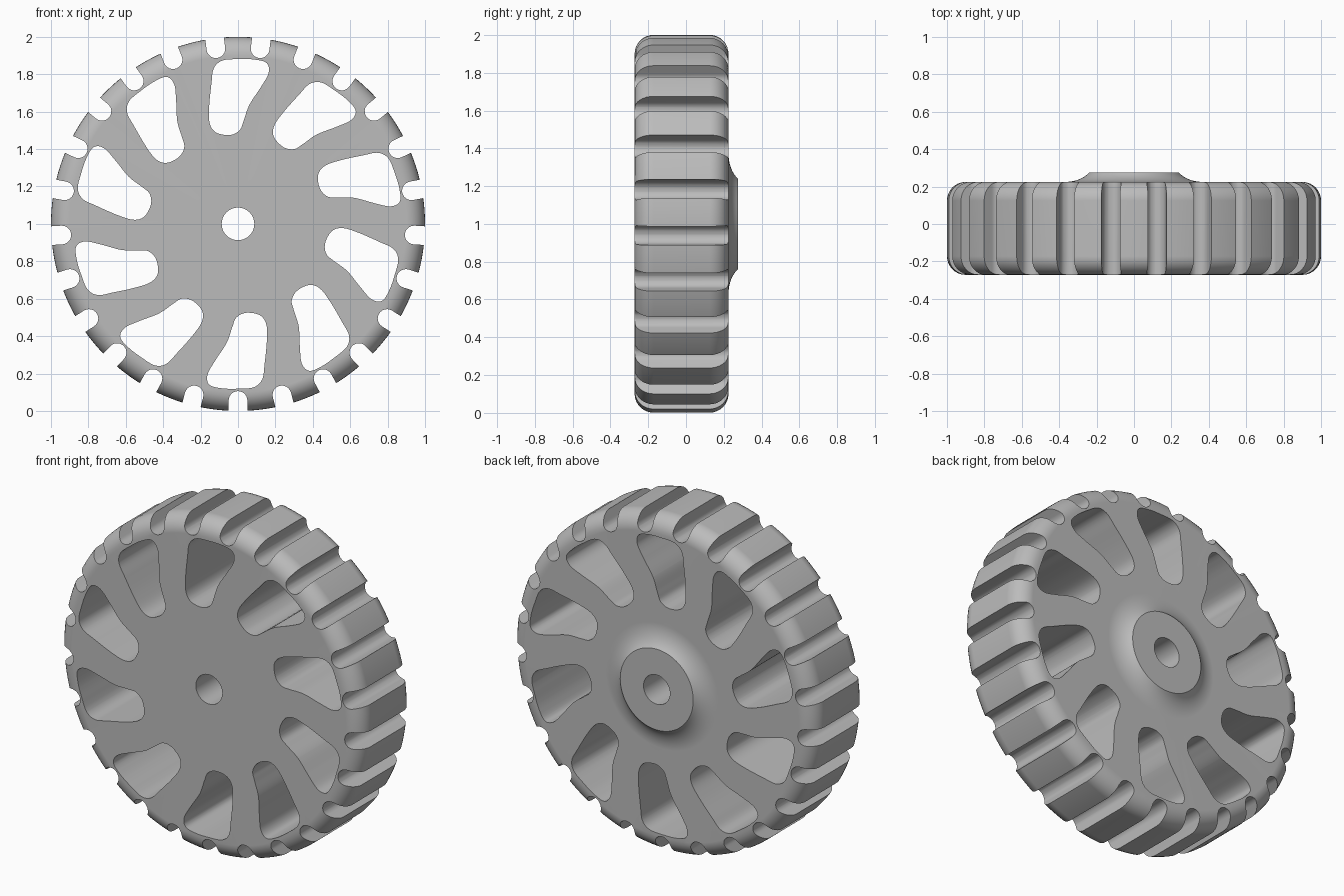
import bpy, bmesh
from math import sin, cos, pi, radians
from mathutils import Vector, Matrix

old = bpy.data.objects.get("Cube")
if old:
    bpy.data.objects.remove(old)

FRONT, BACK, HUB = -0.272, 0.225, 0.275
SEGS = 200
AXLE = Vector((0, 0, 1))

grey = bpy.data.materials.new("plain grey")
grey.use_nodes = True
colour = (0.5, 0.5, 0.5, 1)
grey.diffuse_color = colour
grey.node_tree.nodes["Principled BSDF"].inputs["Base Color"].default_value = colour


def make_object(name, bm):
    bmesh.ops.recalc_face_normals(bm, faces=bm.faces)
    mesh = bpy.data.meshes.new(name)
    bm.to_mesh(mesh)
    bm.free()
    mesh.materials.append(grey)
    obj = bpy.data.objects.new(name, mesh)
    bpy.context.collection.objects.link(obj)
    return obj


def arc(cx, cy, rx, ry, a0, a1, n):
    angles = [radians(a0 + (a1 - a0) * i / n) for i in range(n + 1)]
    return [(cx + rx * cos(a), cy + ry * sin(a)) for a in angles]


def smooth_loop(points, steps=6):
    """Closed Catmull-Rom curve through the points."""
    pts, out = [Vector(p) for p in points], []
    n = len(pts)
    for i in range(n):
        a, b, c, d = (pts[(i + k) % n] for k in (-1, 0, 1, 2))
        for s in range(steps):
            t = s / steps
            out.append(0.5 * (2 * b + (c - a) * t + (2 * a - 5 * b + 4 * c - d) * t * t
                              + (3 * b - a - 3 * c + d) * t ** 3))
    return out


def add_prisms(bm, outline, count, start=0):
    """Repeat an outline (x, z) around the axle as prisms through the wheel."""
    for k in range(count):
        turn = Matrix.Rotation(start + 2 * pi * k / count, 3, 'Y')
        rings = [[bm.verts.new(turn @ Vector((x, y, z)) + AXLE) for x, z in outline]
                 for y in (-0.5, 0.5)]
        bm.faces.new(rings[0])
        bm.faces.new(rings[1])
        for i in range(len(outline)):
            j = (i + 1) % len(outline)
            bm.faces.new((rings[0][i], rings[0][j], rings[1][j], rings[1][i]))


# Wheel body: radius and y profile with rounded rims, flared hub and axle bore
profile = [(0.087, FRONT)]
profile += arc(0.9, FRONT + 0.1, 0.1, 0.1, -90, 0, 8)
profile += arc(0.9, BACK - 0.1, 0.1, 0.1, 0, 90, 8)
profile += arc(0.37, HUB + 0.05, 0.15, 0.1, 270, 210, 8)
profile += [(0.087, HUB)]
bm = bmesh.new()
rings = []
for k in range(SEGS):
    a = 2 * pi * k / SEGS
    rings.append([bm.verts.new((r * sin(a), y, 1 + r * cos(a))) for r, y in profile])
for k in range(SEGS):
    p, q = rings[k], rings[(k + 1) % SEGS]
    for i in range(len(profile)):
        j = (i + 1) % len(profile)
        bm.faces.new((p[i], p[j], q[j], q[i]))
wheel = make_object("wheel", bm)

# Tread grooves and spoke openings
bm = bmesh.new()
groove = arc(0, -0.944, 0.05, 0.05, 0, 180, 12) + [(-0.05, -1.1), (0.05, -1.1)]
add_prisms(bm, groove, 25)
opening = [(-0.085, 0.873), (0, 0.881), (0.085, 0.879), (0.153, 0.86), (0.163, 0.805),
           (0.12, 0.728), (0.06, 0.635), (0.03, 0.55), (0.008, 0.5), (-0.045, 0.475),
           (-0.118, 0.489), (-0.152, 0.54), (-0.154, 0.63), (-0.142, 0.75), (-0.13, 0.83)]
add_prisms(bm, smooth_loop(opening), 10)
cutter = make_object("opening_cutter", bm)
cutter.hide_render = True

cut = wheel.modifiers.new("openings", 'BOOLEAN')
cut.operation = 'DIFFERENCE'
cut.solver = 'EXACT'
cut.object = cutter
bpy.ops.object.select_all(action='DESELECT')
wheel.select_set(True)
bpy.context.view_layer.objects.active = wheel
bpy.ops.object.modifier_apply(modifier=cut.name)
bpy.data.objects.remove(cutter)

# Smooth curved surfaces, crisp cut edges
bpy.ops.object.shade_smooth_by_angle(angle=radians(25))
weighted = wheel.modifiers.new("clean shading", 'WEIGHTED_NORMAL')
weighted.keep_sharp = True
